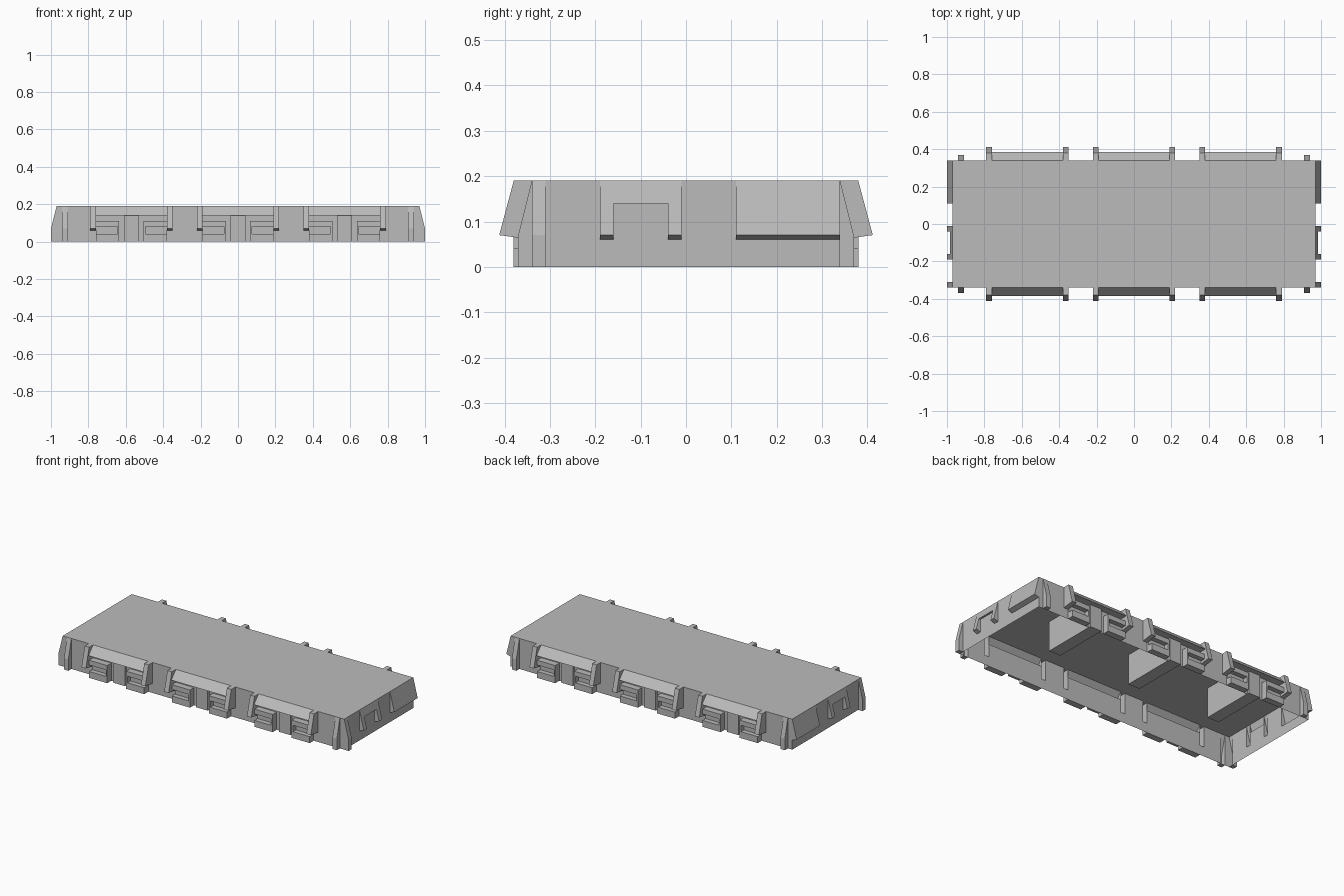
import bpy, bmesh

if "Cube" in bpy.data.objects:
    bpy.data.objects.remove(bpy.data.objects["Cube"])

# one flat grey for the whole casting
grey = bpy.data.materials.new("light grey")
grey.diffuse_color = (0.5, 0.5, 0.5, 1)
grey.use_nodes = True
grey.node_tree.nodes["Principled BSDF"].inputs["Base Color"].default_value = grey.diffuse_color

W, E, H = 0.34, 0.97, 0.19          # half width, half length, height
BAYS = (-0.57, 0.0, 0.57)


def end_map(u, t, z):               # outward = +x
    return (u, t, z)


def side_map(u, t, z):              # outward = +y
    return (-t, u, z)


def prism(bm, to, prof, t0, t1):
    """Sheet swept from t0 to t1 along a profile (outward, z), open to the wall."""
    a = [bm.verts.new(to(u, t0, z)) for u, z in prof]
    b = [bm.verts.new(to(u, t1, z)) for u, z in prof]
    for i in range(len(prof) - 1):
        bm.faces.new((a[i], a[i + 1], b[i + 1], b[i]))
    bm.faces.new(a[::-1])
    bm.faces.new(b)


def wall(bm, to, u, strips):
    """Flat wall made of strips (t0, t1, top height)."""
    for t0, t1, top in strips:
        bm.faces.new([bm.verts.new(to(u, t, z)) for t, z in
                      ((t0, 0), (t1, 0), (t1, top), (t0, top))])


def finish(bm, name, mirror=None):
    me = bpy.data.meshes.new(name)
    bm.to_mesh(me)
    bm.free()
    me.materials.append(grey)
    ob = bpy.data.objects.new(name, me)
    bpy.context.collection.objects.link(ob)
    if mirror is not None:
        m = ob.modifiers.new("mirror", 'MIRROR')
        m.use_axis = [i == mirror for i in range(3)]
        m.use_mirror_merge = False
    return ob


# deck plate
bm = bmesh.new()
bm.faces.new([bm.verts.new((x, y, H)) for x, y in ((-E, -W), (E, -W), (E, W), (-E, W))])
finish(bm, "deck")

# long side walls, open behind the hollow posts and hoods
bm = bmesh.new()
strips, last = [], -E
openings = [(-0.94, -0.91, 0)]
for c in BAYS:
    openings += [(c - 0.22, c - 0.19, 0.06), (c - 0.19, c + 0.19, 0.14), (c + 0.19, c + 0.22, 0.06)]
openings.append((0.91, 0.94, 0))
for t0, t1, top in openings:
    if t0 > last + 1e-4:
        strips.append((last, t0, H))
    if top:
        strips.append((t0, t1, top))
    last = t1
strips.append((last, E, H))
wall(bm, side_map, W, strips)
finish(bm, "side_walls", 1)

# bay posts and small outer ribs
bm = bmesh.new()
post = [(W, H), (0.38, H), (0.412, 0.07), (W, 0.06)]
for c in BAYS:
    for s in (-0.22, 0.19):
        prism(bm, side_map, post, c + s, c + s + 0.03)
for t in (-0.94, 0.91):
    prism(bm, side_map, [(W, H), (0.37, 0.07), (0.37, 0), (W, 0)], t, t + 0.03)
finish(bm, "side_posts", 1)

# sloping hoods between the posts
bm = bmesh.new()
for c in BAYS:
    prism(bm, side_map, [(W, H), (0.385, 0.14), (W, 0.14)], c - 0.19, c + 0.19)
finish(bm, "bay_hoods", 1)

# slotted boxes under the hoods
bm = bmesh.new()
slotted = [(W, 0.11), (0.38, 0.11), (0.38, 0.08), (0.35, 0.08),
           (0.35, 0.04), (0.38, 0.04), (0.38, 0), (W, 0)]
plain = [(W, 0.11), (0.38, 0.11), (0.38, 0), (W, 0)]
for c in BAYS:
    prism(bm, side_map, slotted, c - 0.19, c - 0.075)
    prism(bm, side_map, plain, c - 0.075, c - 0.065)
    prism(bm, side_map, plain, c + 0.065, c + 0.075)
    prism(bm, side_map, slotted, c + 0.075, c + 0.19)
finish(bm, "slotted_boxes", 1)

# narrow pilaster in the middle of each bay
bm = bmesh.new()
for c in BAYS:
    prism(bm, side_map, [(W, 0.14), (0.355, 0.14), (0.355, 0), (W, 0)], c - 0.04, c + 0.04)
finish(bm, "bay_pilasters", 1)

# inner ribs under the deck, back half only
bm = bmesh.new()
for c in BAYS:
    r = bmesh.ops.create_cube(bm, size=1)["verts"]
    bmesh.ops.scale(bm, vec=(0.08, W, H - 0.004), verts=r)
    bmesh.ops.translate(bm, vec=(c, W / 2 - 0.001, H / 2), verts=r)
finish(bm, "inner_ribs")

# end walls
bm = bmesh.new()
wall(bm, end_map, E, [(-0.31, -0.19, H), (-0.19, -0.16, 0.06), (-0.16, -0.04, 0.14),
                      (-0.04, -0.01, 0.06), (-0.01, 0.11, H), (0.11, W, 0.06)])
finish(bm, "end_walls", 0)

# end panel, arch frame and corner post
bm = bmesh.new()
slope = [(E, H), (1.0, 0.07), (E, 0.06)]
prism(bm, end_map, slope, 0.11, W)
prism(bm, end_map, slope, -0.19, -0.16)
prism(bm, end_map, slope, -0.04, -0.01)
prism(bm, end_map, [(E, H), (0.9825, 0.14), (E, 0.14)], -0.16, -0.04)
prism(bm, end_map, [(E, H), (1.0, 0.07), (1.0, 0), (E, 0)], -W, -0.31)
finish(bm, "end_frames", 0)
